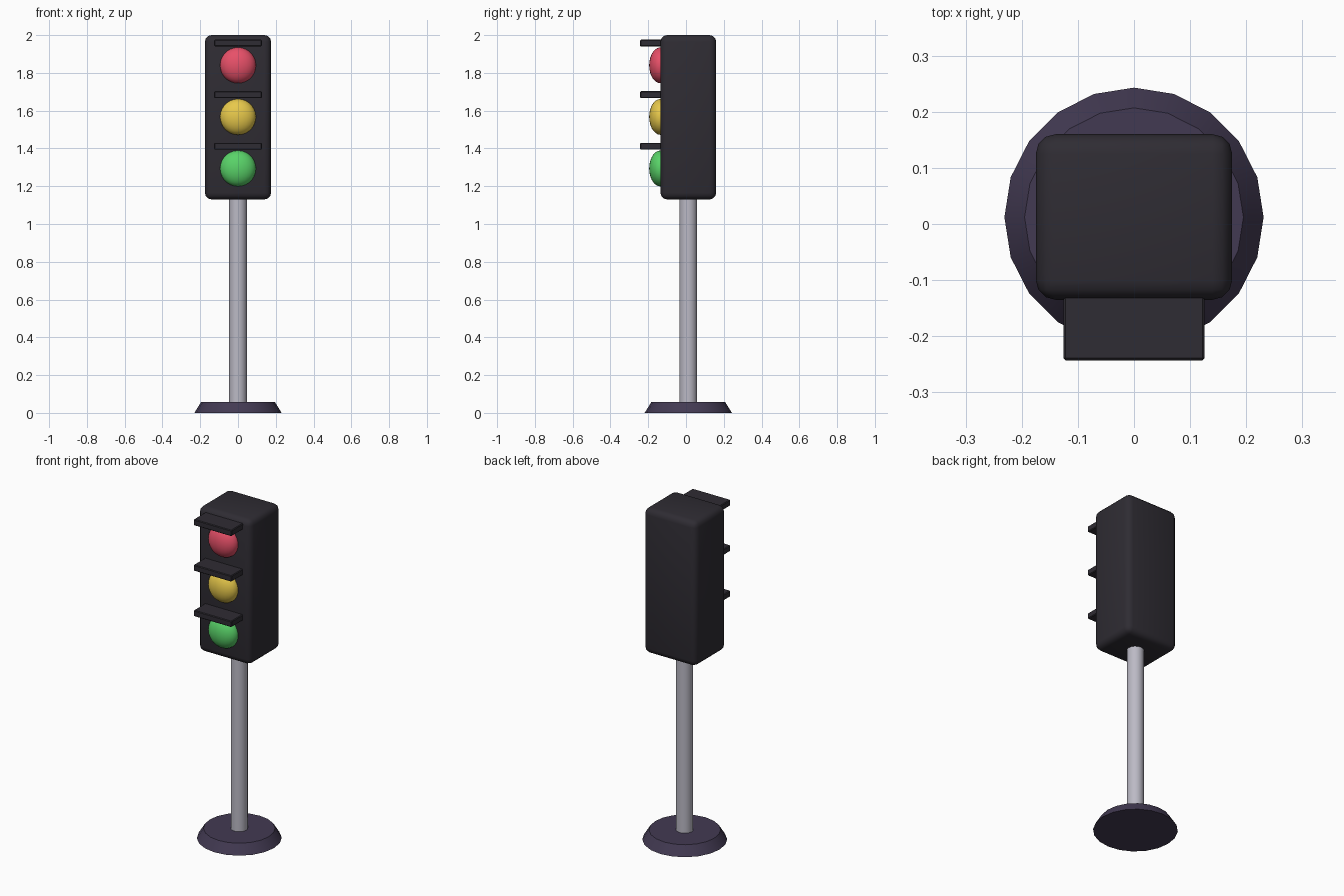
import bpy, math

if "Cube" in bpy.data.objects:
    bpy.data.objects.remove(bpy.data.objects["Cube"])

CY = 0.012  # depth axis shared by base, pole and housing


def colour(obj, name, rgb):
    mat = bpy.data.materials.get(name) or bpy.data.materials.new(name)
    mat.diffuse_color = (*rgb, 1)
    mat.use_nodes = True
    mat.node_tree.nodes["Principled BSDF"].inputs["Base Color"].default_value = mat.diffuse_color
    obj.data.materials.append(mat)


def finish(name, mat, rgb, smooth=None):
    obj = bpy.context.object
    obj.name = name
    colour(obj, mat, rgb)
    if smooth:
        bpy.ops.object.shade_smooth_by_angle(angle=math.radians(smooth))
    return obj


def box(name, lo, hi, bevel, segments, mat, rgb):
    bpy.ops.mesh.primitive_cube_add(size=1, location=[(a + b) / 2 for a, b in zip(lo, hi)])
    obj = bpy.context.object
    obj.scale = [b - a for a, b in zip(lo, hi)]
    bpy.ops.object.transform_apply(location=False, rotation=False, scale=True)
    mod = obj.modifiers.new("rounded_edges", "BEVEL")
    mod.width, mod.segments = bevel, segments
    bpy.ops.object.modifier_apply(modifier=mod.name)
    return finish(name, mat, rgb, 40 if segments > 1 else None)


DARK = (0.028, 0.025, 0.033)

# Tapered foot
bpy.ops.mesh.primitive_cone_add(vertices=20, radius1=0.231, radius2=0.195, depth=0.058,
                                location=(0, CY, 0.029))
finish("base", "base_purple", (0.055, 0.042, 0.085), 30)

# Pole, running slightly into the foot and housing
bpy.ops.mesh.primitive_cylinder_add(vertices=16, radius=0.047, depth=1.13,
                                    location=(0, CY, 0.595))
finish("pole", "pole_grey", (0.5, 0.49, 0.56), 40)

# Signal housing
box("housing", (-0.175, -0.135, 1.13), (0.175, 0.16, 2.0), 0.035, 3, "housing_dark", DARK)

# Lamps with a flat visor above each
lamps = [("red", 1.84, (0.8, 0.08, 0.14)),
         ("yellow", 1.567, (0.8, 0.58, 0.07)),
         ("green", 1.294, (0.1, 0.65, 0.14))]
for name, z, rgb in lamps:
    bpy.ops.mesh.primitive_uv_sphere_add(segments=24, ring_count=14, radius=1,
                                         location=(0, -0.135, z))
    bpy.context.object.scale = (0.095, 0.06, 0.095)
    bpy.ops.object.transform_apply(location=False, rotation=False, scale=True)
    finish(name + "_lamp", name + "_light", rgb, 60)
    box(name + "_visor", (-0.126, -0.243, z + 0.1), (0.126, -0.125, z + 0.136),
        0.004, 1, "housing_dark", DARK)
